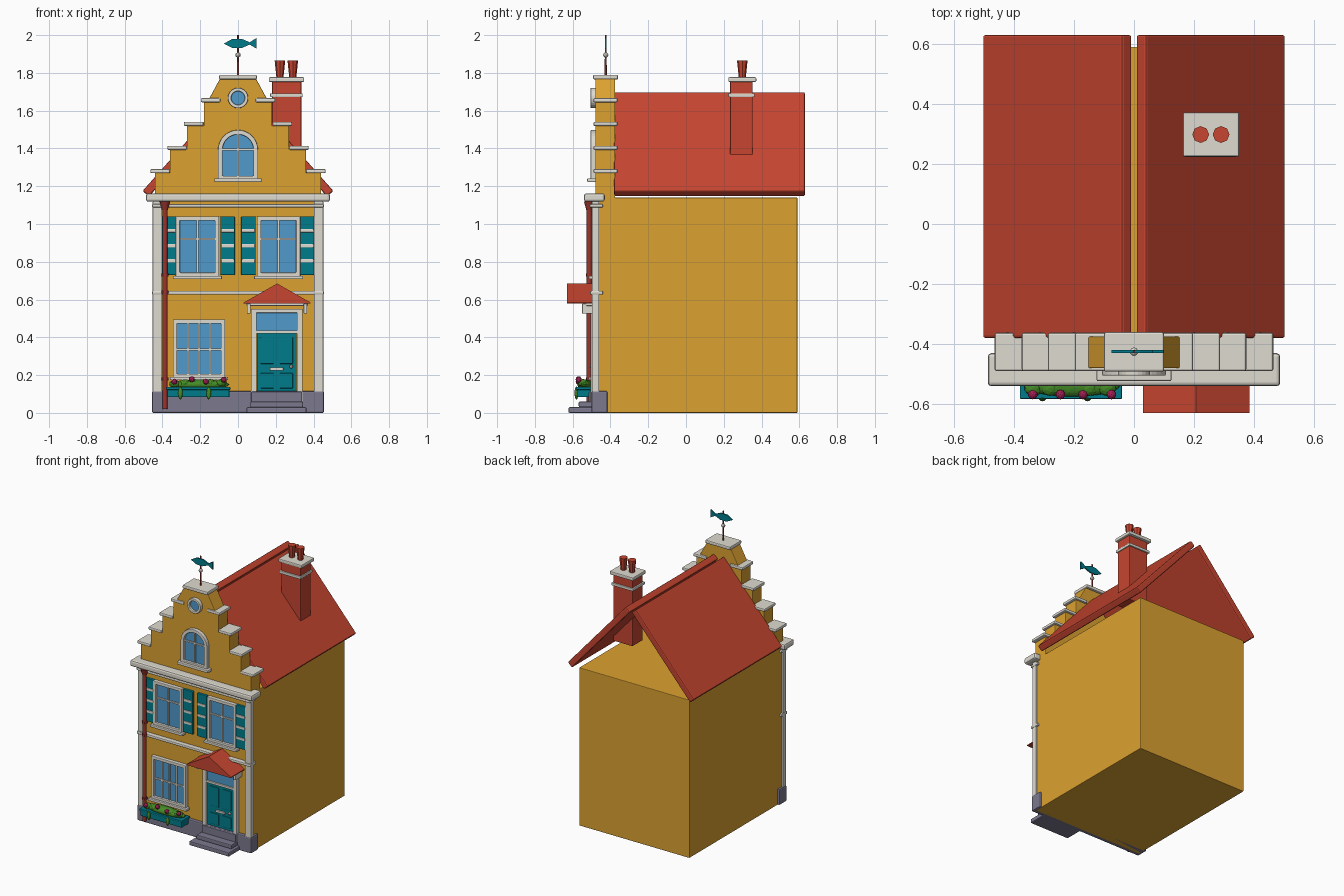
import bpy, math, random
from math import sin, cos, pi

if "Cube" in bpy.data.objects:
    bpy.data.objects.remove(bpy.data.objects["Cube"])

random.seed(3)
COLORS = dict(yellow=(.72, .36, .03), red=(.57, .06, .03), cream=(.74, .71, .64), teal=(0, .2, .26),
              blue=(.08, .32, .6), stone=(.2, .19, .27), green=(.06, .27, .02), pink=(.36, .015, .09),
              rust=(.33, .035, .025))
MATS = {}
for n, c in COLORS.items():
    MATS[n] = bpy.data.materials.new(n)
    MATS[n].diffuse_color = (*c, 1)


def finish(ob, mat, bevel=0):
    ob.data.materials.append(MATS[mat])
    if bevel:
        m = ob.modifiers.new("bevel", 'BEVEL')
        m.width, m.segments, m.limit_method = bevel, 2, 'ANGLE'
    return ob


def mesh(name, verts, faces, mat, bevel=0):
    me = bpy.data.meshes.new(name)
    me.from_pydata(verts, [], faces)
    me.update()
    ob = bpy.data.objects.new(name, me)
    bpy.context.collection.objects.link(ob)
    return finish(ob, mat, bevel)


def prism(name, pts, y0, y1, mat, bevel=0):
    """Outline in x, z (counter-clockwise seen from the front) pushed along y."""
    n = len(pts)
    v = [(x, y, z) for y in (y0, y1) for x, z in pts]
    f = [tuple(range(n)), tuple(reversed(range(n, 2 * n)))]
    f += [(i, i + n, (i + 1) % n + n, (i + 1) % n) for i in range(n)]
    return mesh(name, v, f, mat, bevel)


def rect(x0, x1, z0, z1):
    return [(x0, z0), (x1, z0), (x1, z1), (x0, z1)]


def box(name, x0, x1, y0, y1, z0, z1, mat, bevel=0):
    return prism(name, rect(x0, x1, z0, z1), y0, y1, mat, bevel)


def frame(name, outer, inner, y0, y1, mat, bevel=0):
    """Flat ring between two outlines with equal point counts."""
    n = len(outer)
    v = [(x, y, z) for y in (y0, y1) for loop in (outer, inner) for x, z in loop]
    f = []
    for i in range(n):
        j = (i + 1) % n
        f += [(i, j, n + j, n + i), (2*n + j, 2*n + i, 3*n + i, 3*n + j),
              (j, i, 2*n + i, 2*n + j), (n + i, n + j, 3*n + j, 3*n + i)]
    return mesh(name, v, f, mat, bevel)


def rod(name, x, y, z0, z1, r0, r1, mat, sides=12):
    bpy.ops.mesh.primitive_cone_add(vertices=sides, radius1=r0, radius2=r1, depth=z1 - z0,
                                    location=(x, y, (z0 + z1) / 2))
    ob = bpy.context.object
    ob.name = name
    if sides > 8:
        bpy.ops.object.shade_smooth_by_angle()
    return finish(ob, mat)


def ball(name, x, y, z, r, mat, scale=(1, 1, 1), sub=2):
    bpy.ops.mesh.primitive_ico_sphere_add(subdivisions=sub, radius=r, location=(x, y, z))
    ob = bpy.context.object
    ob.name, ob.scale = name, scale
    return finish(ob, mat)


def window(name, x0, x1, z0, z1, vbars, zbar):
    t = .022
    frame(name + "_frame", rect(x0, x1, z0, z1), rect(x0 + t, x1 - t, z0 + t, z1 - t), -.5, -.47, 'cream', .004)
    box(name + "_glass", x0 + .01, x1 - .01, -.483, -.472, z0 + .01, z1 - .01, 'blue')
    for i in range(vbars):
        x = x0 + t + (x1 - x0 - 2 * t) * (i + 1) / (vbars + 1)
        box(name + "_upright_bar", x - .005, x + .005, -.491, -.48, z0 + .015, z1 - .015, 'cream')
    box(name + "_cross_bar", x0 + .015, x1 - .015, -.491, -.48, zbar - .005, zbar + .005, 'cream')
    box(name + "_sill", x0 - .015, x1 + .015, -.515, -.47, z0 - .012, z0 + .006, 'cream', .004)


# Main block, plinth and stepped front gable
box("house_body", -.44, .44, -.475, .59, 0, 1.14, 'yellow', .004)
box("plinth", -.455, .455, -.5, -.415, 0, .115, 'stone', .008)
half = [(.44, 1.13), (.44, 1.27), (.36, 1.27), (.36, 1.395), (.27, 1.395), (.27, 1.52),
        (.18, 1.52), (.18, 1.65), (.16, 1.65), (.095, 1.77)]
prism("stepped_gable", half + [(-x, z) for x, z in reversed(half)], -.48, -.375, 'yellow', .004)
for s in (-1, 1):
    for x, z in ((.412, 1.28), (.322, 1.403), (.235, 1.53), (.145, 1.655)):
        box("step_cap", s*x - .052, s*x + .052, -.49, -.362, z - .011, z + .011, 'cream', .007)
box("gable_top_cap", -.1, .1, -.492, -.36, 1.765, 1.79, 'cream', .007)

# Roof slabs, open at the back
top, eave, t, a = (.04, 1.70), (.505, 1.175), .045, math.atan2(.525, .465)
under = (-t * sin(a), -t * cos(a))
prof = [(top[0] + under[0], top[1] + under[1]), (eave[0] + under[0], eave[1] + under[1]), eave, top]
prism("roof_right", prof, -.38, .63, 'red', .008)
prism("roof_left", [(-x, z) for x, z in reversed(prof)], -.38, .63, 'red', .008)

# Chimney
box("chimney_stack", .18, .335, .233, .353, 1.27, 1.76, 'red', .006)
box("chimney_band", .17, .342, .223, .363, 1.672, 1.692, 'cream', .004)
box("chimney_cap", .163, .35, .224, .372, 1.752, 1.777, 'cream', .006)
for x in (.222, .29):
    rod("chimney_pot", x, .298, 1.77, 1.865, .018, .028, 'red', 8)

# Cornice, string courses and pilasters
box("cornice", -.487, .487, -.54, -.43, 1.118, 1.162, 'cream', .012)
box("cornice_moulding", -.455, .455, -.51, -.44, 1.087, 1.106, 'cream', .006)
box("string_course", -.455, .455, -.508, -.44, .626, .646, 'cream', .006)
for s in (-1, 1):
    box("pilaster", s*.427 - .025, s*.427 + .025, -.498, -.46, .11, 1.12, 'cream', .004)

# Windows and shutters
window("lower_window", -.345, -.068, .185, .495, 3, .335)
for s in (-1, 1):
    x = s * .215
    window("upper_window", x - .115, x + .115, .72, 1.04, 1, .92)
    for c in (.365, .055):
        box("shutter", s*c - .038, s*c + .038, -.492, -.47, .73, 1.04, 'teal', .004)
        for z in (.805, .885, .965):
            box("shutter_slat", s*c - .034, s*c + .034, -.497, -.48, z - .009, z + .009, 'cream', .002)


def arch(r, zb, zc, n=16):
    return [(-r, zb), (r, zb)] + [(r * cos(pi*i/n), zc + r * sin(pi*i/n)) for i in range(n + 1)]


def circle(r, zc, n=24):
    return [(r * cos(2*pi*i/n), zc + r * sin(2*pi*i/n)) for i in range(n)]


frame("arch_window_frame", arch(.106, 1.235, 1.392), arch(.082, 1.255, 1.392), -.505, -.475, 'cream', .004)
prism("arch_window_glass", arch(.09, 1.245, 1.392), -.488, -.478, 'blue')
box("arch_window_upright_bar", -.005, .005, -.496, -.485, 1.25, 1.48, 'cream')
box("arch_window_cross_bar", -.085, .085, -.496, -.485, 1.39, 1.40, 'cream')
box("arch_window_sill", -.125, .125, -.523, -.47, 1.222, 1.242, 'cream', .005)
frame("round_window_frame", circle(.054, 1.667), circle(.036, 1.667), -.505, -.475, 'cream', .004)
prism("round_window_glass", circle(.04, 1.667), -.489, -.478, 'blue')

# Door, steps and canopy
frame("door_frame", rect(.068, .342, .055, .55), rect(.098, .312, .06, .53), -.505, -.46, 'cream', .004)
box("door_transom", .098, .312, -.49, -.47, .435, .535, 'blue')
box("door_transom_bar", .095, .315, -.502, -.47, .42, .436, 'cream', .003)
box("door_leaf", .1, .31, -.488, -.47, .11, .42, 'teal')
for x in (.155, .255):
    for z0, z1 in ((.13, .21), (.26, .4)):
        box("door_panel", x - .036, x + .036, -.494, -.48, z0, z1, 'teal', .004)
box("door_letter_slot", .17, .24, -.5, -.48, .225, .24, 'cream', .002)
ball("door_knob", .282, -.5, .245, .01, 'cream')
box("door_threshold", .07, .34, -.515, -.46, .055, .112, 'stone', .004)
box("lower_step", .045, .362, -.622, -.48, 0, .03, 'stone', .006)
box("upper_step", .065, .345, -.568, -.48, .03, .06, 'stone', .006)
prism("door_canopy", [(.03, .578), (.385, .578), (.385, .584), (.207, .685), (.03, .584)], -.63, -.47, 'red')
box("canopy_beam", .045, .37, -.53, -.47, .567, .58, 'cream', .003)
for x in (.057, .357):
    box("canopy_bracket", x - .009, x + .009, -.55, -.47, .525, .578, 'cream', .003)

# Flower box
box("flower_box", -.375, -.045, -.578, -.49, .083, .135, 'teal', .005)
box("flower_box_rim", -.38, -.04, -.583, -.49, .122, .137, 'teal', .004)
ball("foliage", -.205, -.535, .15, .16, 'green', (1, .25, .17), 3)
for x in (-.335, -.28, -.22, -.15, -.09):
    ball("leaf_clump", x, -.545, .155 + random.uniform(-.005, .008), .028, 'green', (1.1, 1, .75))
for x in (-.305, -.155):
    ball("trailing_leaf", x, -.58, .105, .035, 'green', (.35, .3, 1))
for x, z in ((-.337, .165), (-.245, .178), (-.17, .165), (-.075, .175)):
    ball("flower", x, -.568, z, .016, 'pink')

# Drainpipe
rod("drainpipe", -.387, -.512, .02, 1.09, .014, .014, 'rust')
rod("drainpipe_hopper", -.387, -.512, 1.075, 1.118, .016, .028, 'rust')
for z in (.18, .64, .73):
    rod("drainpipe_clip", -.387, -.512, z - .008, z + .008, .018, .018, 'rust')

# Fish weathervane
rod("vane_pole", 0, -.425, 1.78, 2.0, .006, .004, 'rust')
ball("vane_ball", 0, -.425, 1.895, .014, 'cream')
prism("vane_fish", [(-.075, 1.955), (-.03, 1.932), (.02, 1.932), (.062, 1.95), (.098, 1.928),
                    (.098, 1.985), (.062, 1.962), (.02, 1.98), (-.03, 1.98)], -.43, -.42, 'teal')

for m in bpy.data.materials:
    if m.users and not m.is_grease_pencil:
        m.use_nodes = True
        m.node_tree.nodes["Principled BSDF"].inputs["Base Color"].default_value = m.diffuse_color
